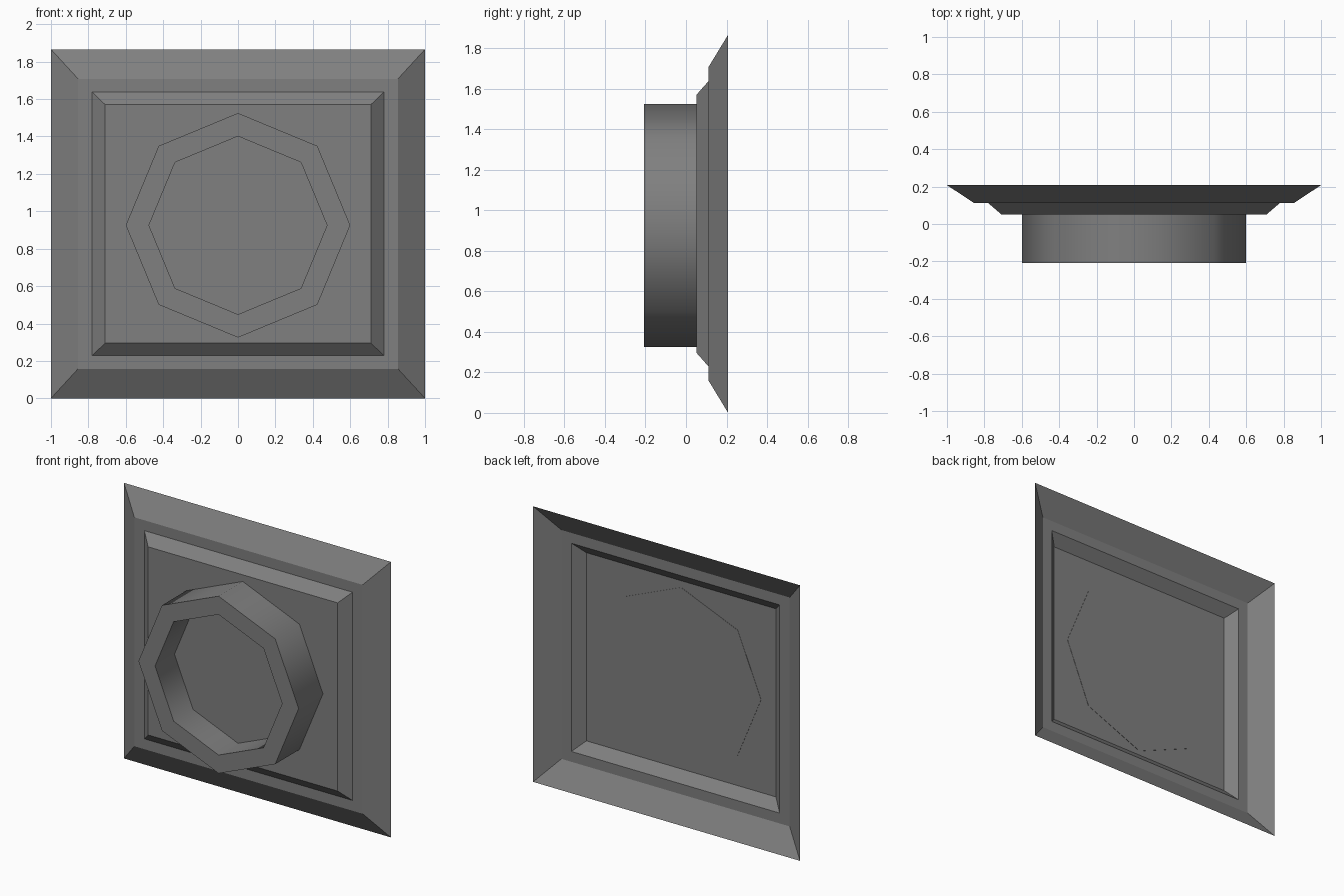
import bpy, bmesh
from math import radians, sin, cos, tau

cube = bpy.data.objects.get("Cube")
if cube:
    bpy.data.objects.remove(cube, do_unlink=True)

grey = bpy.data.materials.new("plain grey")
grey.use_nodes = True
colour = (0.216, 0.216, 0.216, 1)
grey.diffuse_color = colour
grey.node_tree.nodes["Principled BSDF"].inputs["Base Color"].default_value = colour

MID_Z = 0.933      # centre height of the frame
RING_Z = 0.925     # centre height of the ring


def loft(name, loops, cap_start, cap_end):
    """Bridge a series of equal closed loops, optionally capping the ends."""
    bm = bmesh.new()
    rings = [[bm.verts.new(p) for p in loop] for loop in loops]
    n = len(rings[0])
    for a, b in zip(rings, rings[1:]):
        for i in range(n):
            j = (i + 1) % n
            bm.faces.new((a[i], a[j], b[j], b[i]))
    if cap_start:
        bm.faces.new(rings[0][::-1])
    if cap_end:
        bm.faces.new(rings[-1])
    mesh = bpy.data.meshes.new(name)
    bm.to_mesh(mesh)
    bm.free()
    mesh.materials.append(grey)
    obj = bpy.data.objects.new(name, mesh)
    bpy.context.collection.objects.link(obj)
    return obj


def rectangle(half_x, half_z, y):
    return [(sx * half_x, y, MID_Z + sz * half_z)
            for sx, sz in ((-1, -1), (1, -1), (1, 1), (-1, 1))]


def octagon(radius, y):
    return [(radius * cos(tau * i / 8), y, RING_Z + radius * sin(tau * i / 8))
            for i in range(8)]


# Stepped square frame: a thin shell, open at the back
loft("stepped_frame", [
    rectangle(1.0, 0.933, 0.208),
    rectangle(0.855, 0.775, 0.112),
    rectangle(0.78, 0.705, 0.112),
    rectangle(0.71, 0.637, 0.052),
], False, True)

# Octagonal ring with a sunken floor and smooth walls
ring = loft("octagonal_ring", [
    octagon(0.6, 0.054),
    octagon(0.6, -0.208),
    octagon(0.476, -0.208),
    octagon(0.476, 0.0),
], True, True)
bpy.ops.object.select_all(action="DESELECT")
ring.select_set(True)
bpy.context.view_layer.objects.active = ring
bpy.ops.object.shade_smooth_by_angle(angle=radians(50))
